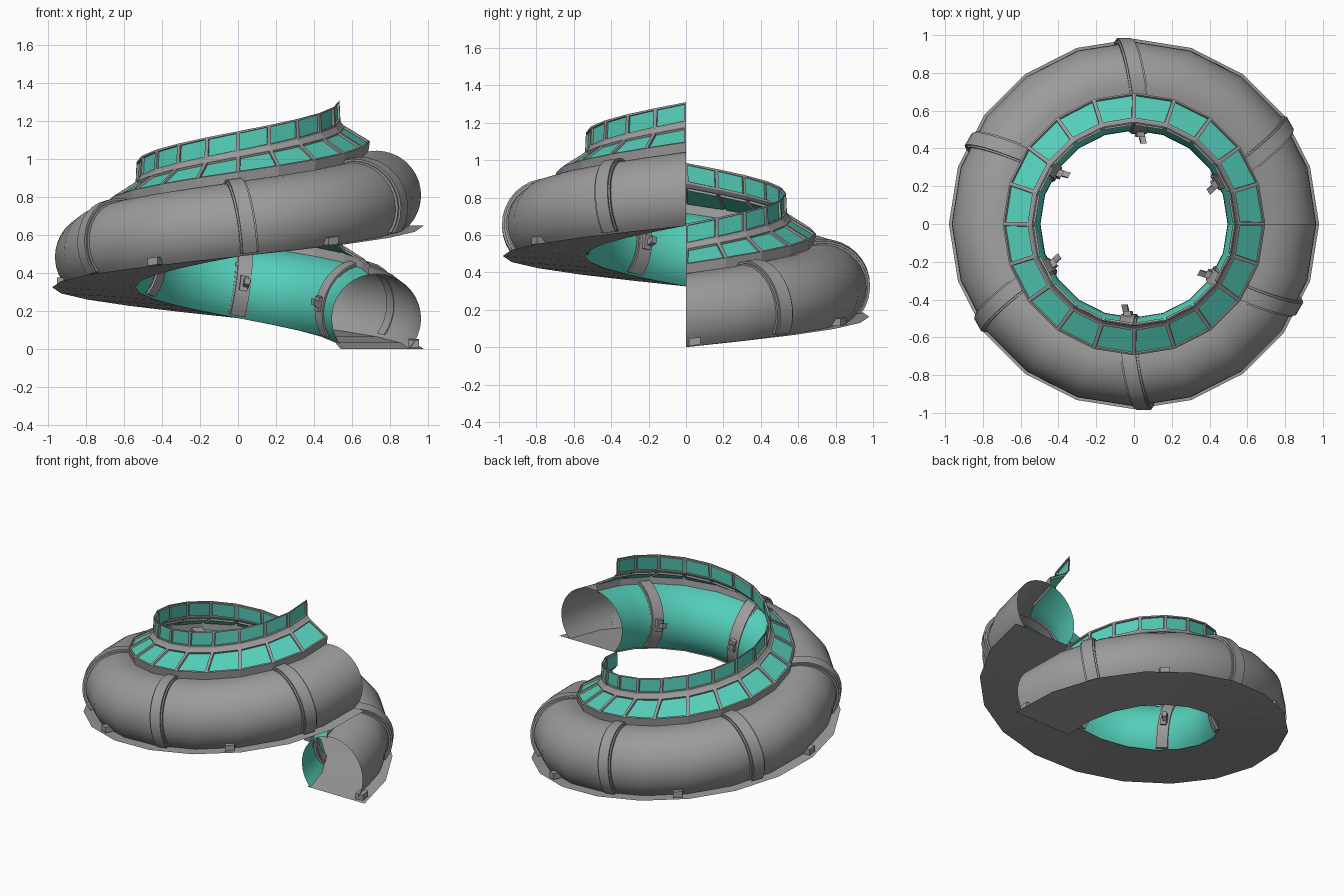
import bpy, bmesh
from math import sin, cos, pi, radians

if "Cube" in bpy.data.objects:
    bpy.data.objects.remove(bpy.data.objects["Cube"])

SEG, RISE = 20, 0.65            # one full turn in 20 straight segments
CR, CZ, R = 0.73, 0.16, 0.235   # tube section centre and radius

teal = bpy.data.materials.new("teal_glass")
teal.diffuse_color = (0.09, 0.62, 0.49, 1)
teal.use_nodes = True
teal.node_tree.nodes["Principled BSDF"].inputs["Base Color"].default_value = teal.diffuse_color
grey = bpy.data.materials.new("grey_shell")
grey.diffuse_color = (0.33, 0.33, 0.33, 1)
grey.use_nodes = True
grey.node_tree.nodes["Principled BSDF"].inputs["Base Color"].default_value = grey.diffuse_color


def place(a, r, t, z):
    """Point at turn angle a, radius r, sideways offset t, height z above floor."""
    return (r * cos(a) - t * sin(a), r * sin(a) + t * cos(a),
            z + RISE * (a + t / r) / (2 * pi))


def finish(name, bm, mats, smooth=False):
    me = bpy.data.meshes.new(name)
    bm.to_mesh(me)
    bm.free()
    for m in mats:
        me.materials.append(m)
    ob = bpy.data.objects.new(name, me)
    bpy.context.collection.objects.link(ob)
    if smooth:
        bpy.ops.object.select_all(action='DESELECT')
        ob.select_set(True)
        bpy.context.view_layer.objects.active = ob
        bpy.ops.object.shade_smooth_by_angle(angle=radians(35))
    return ob


def sweep(profile):
    """Sweep an open (r, z) profile along the helix."""
    bm = bmesh.new()
    rings = [[bm.verts.new(place(2 * pi * i / SEG, r, 0, z)) for r, z in profile]
             for i in range(SEG + 1)]
    for p, q in zip(rings, rings[1:]):
        for j in range(len(profile) - 1):
            bm.faces.new((p[j], q[j], q[j + 1], p[j + 1]))
    bm.normal_update()
    return bm


def arc(rad, d0, d1, n):
    return [(CR + rad * cos(radians(d0 + (d1 - d0) * i / n)),
             CZ + rad * sin(radians(d0 + (d1 - d0) * i / n))) for i in range(n + 1)]


# tube: grey outer shell, teal inner wall, flat floor with outer lip
finish("outer_shell", sweep(arc(R, 100, -43, 14)[::-1]), [grey], True)
finish("inner_glass_wall", sweep(arc(R, 100, 223, 12)), [teal], True)
finish("floor", sweep([(0.54, 0), (0.98, 0)]), [grey])

# skirt and rail that carry the windows
finish("window_skirt", sweep([(0.685, 0.375), (0.695, 0.445)]), [grey])
finish("window_rail", sweep([(0.555, 0.53), (0.54, 0.55)]), [grey])


def window_row(name, profile):
    """Framed panes: each strip quad is inset and its middle becomes glass."""
    bm = sweep(profile)
    panes = list(bm.faces)
    bmesh.ops.inset_individual(bm, faces=panes, thickness=0.014, depth=0)
    bmesh.ops.inset_individual(bm, faces=panes, thickness=0.002, depth=-0.012)
    for f in panes:
        f.material_index = 1
    finish(name, bm, [grey, teal])


window_row("sloped_windows", [(0.695, 0.445), (0.555, 0.53)])
window_row("upright_windows", [(0.54, 0.55), (0.535, 0.66)])


def lean(a, r, t, z):
    """Place a point in the slightly leaning plane of a rib."""
    return place(a, r, t + (r - 0.5) * 0.15 - z * 0.14, z)


def rib(name, a, r_in, r_out, width):
    """Arched band wrapped around the tube."""
    bm = bmesh.new()
    n = 22
    inner, outer = arc(r_in, -40, 220, n), arc(r_out, -36, 216, n)
    rows = []
    for p, q in zip(inner, outer):
        h = width / 2
        rows.append([bm.verts.new(lean(a, r, t, z)) for (r, z), t in
                     ((p, -h), (q, -h), (q, h), (p, h))])
    for u, v in zip(rows, rows[1:]):
        for k in range(4):
            bm.faces.new((u[k], u[(k + 1) % 4], v[(k + 1) % 4], v[k]))
    bm.faces.new(rows[0])
    bm.faces.new(rows[-1])
    bmesh.ops.recalc_face_normals(bm, faces=bm.faces)
    finish(name, bm, [grey], True)


def block(name, fn, a, r, t, z, slope=0):
    """Small box given by (min, max) ranges in radius, sideways and height."""
    bm = bmesh.new()
    bmesh.ops.create_cube(bm, size=1)
    for v in bm.verts:
        rr, tt, zz = (lo + (c + 0.5) * (hi - lo) for c, (lo, hi) in zip(v.co, (r, t, z)))
        v.co = fn(a, rr, tt, zz + (r[1] - rr) * slope)
    bmesh.ops.recalc_face_normals(bm, faces=bm.faces)
    finish(name, bm, [grey])


# six ribs, each with a lamp on the inner side; floor clips between them
for i in range(6):
    a = radians(30 + 60 * i)
    rib(f"rib_{i}", a, 0.222, 0.254, 0.075)
    rib(f"rib_flange_{i}", a, 0.229, 0.243, 0.095)
    block(f"lamp_base_{i}", lean, a, (0.46, 0.50), (-0.02, 0.02), (0.15, 0.23))
    block(f"lamp_arm_{i}", lean, a, (0.425, 0.475), (-0.025, 0.005), (0.165, 0.20), 0.5)
    b = radians(60 * i + (1 if i == 0 else 0))
    block(f"floor_clip_{i}", place, b, (0.90, 0.955), (0.0, 0.06), (0.005, 0.045))
